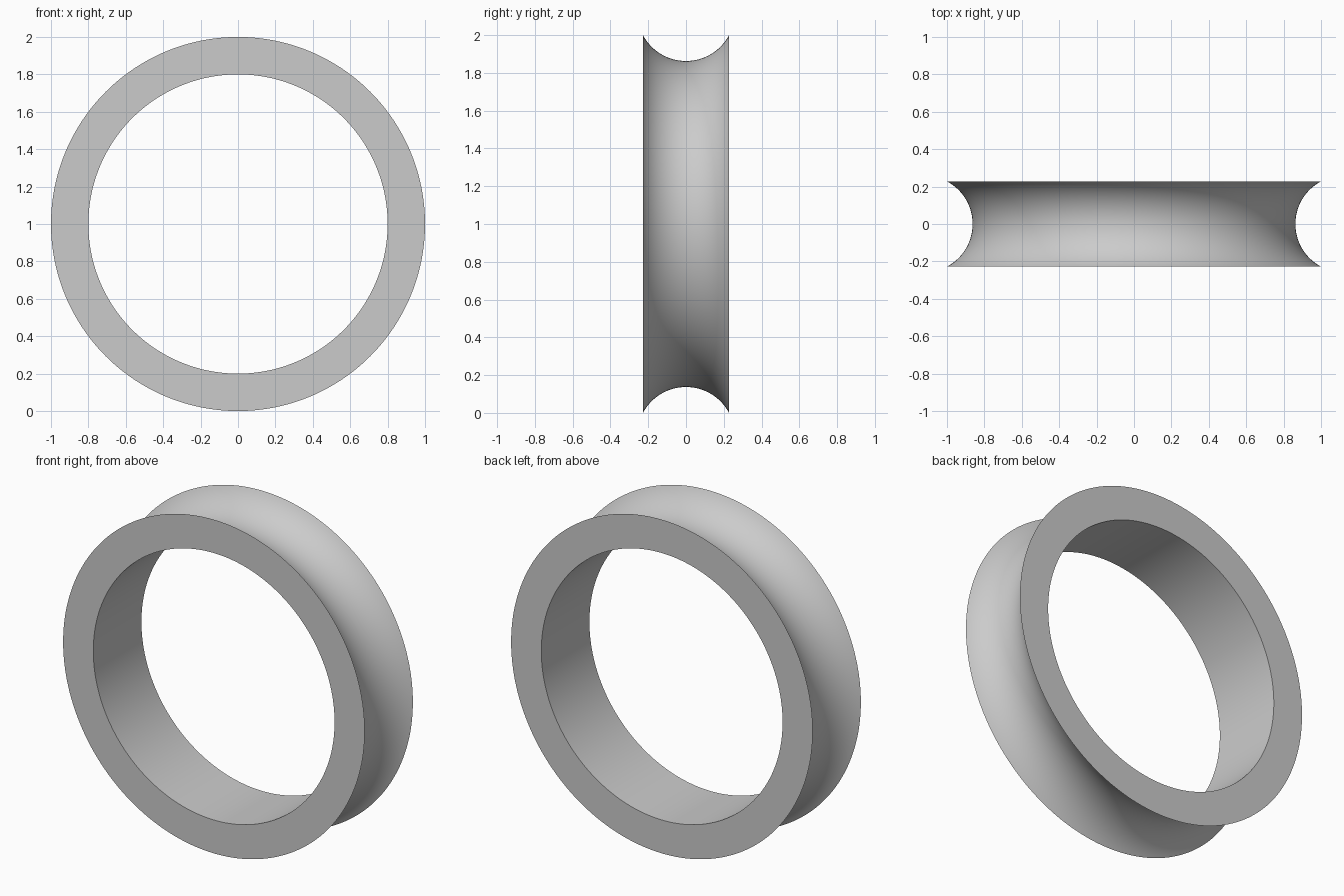
import bpy, bmesh, math
from mathutils import Vector

cube = bpy.data.objects.get("Cube")
if cube:
    bpy.data.objects.remove(cube, do_unlink=True)

OUTER, INNER, HALF_WIDTH, DEPTH = 1.0, 0.8, 0.228, 0.137
SEGMENTS, ARC_STEPS = 192, 32

# Plain grey material
grey = bpy.data.materials.new("light grey")
grey.use_nodes = True
colour = (0.6, 0.6, 0.6, 1)
grey.diffuse_color = colour
grey.node_tree.nodes["Principled BSDF"].inputs["Base Color"].default_value = colour

# Cross-section: flat bore and sides, with a circular groove around the rim
groove_radius = (HALF_WIDTH**2 + DEPTH**2) / (2 * DEPTH)
groove_centre = OUTER - DEPTH + groove_radius
half_angle = math.asin(HALF_WIDTH / groove_radius)
profile = [(INNER, HALF_WIDTH), (INNER, -HALF_WIDTH)]
for i in range(ARC_STEPS + 1):
    a = half_angle * (2 * i / ARC_STEPS - 1)
    profile.append((groove_centre - groove_radius * math.cos(a),
                    groove_radius * math.sin(a)))

# Revolve the section about the y axis
bm = bmesh.new()
verts = [bm.verts.new((r, y, 1)) for r, y in profile]
edges = [bm.edges.new((v, verts[(i + 1) % len(verts)])) for i, v in enumerate(verts)]
bmesh.ops.spin(bm, geom=verts + edges, cent=Vector((0, 0, 1)), axis=Vector((0, 1, 0)),
               angle=math.tau, steps=SEGMENTS, use_merge=True)
bmesh.ops.remove_doubles(bm, verts=bm.verts[:], dist=0.0001)
bmesh.ops.recalc_face_normals(bm, faces=bm.faces[:])
mesh = bpy.data.meshes.new("grooved_ring")
bm.to_mesh(mesh)
bm.free()
mesh.materials.append(grey)

ring = bpy.data.objects.new("grooved_ring", mesh)
bpy.context.collection.objects.link(ring)

# Smooth curved surfaces, crisp rim edges
bpy.ops.object.select_all(action="DESELECT")
ring.select_set(True)
bpy.context.view_layer.objects.active = ring
bpy.ops.object.shade_smooth_by_angle(angle=math.radians(30))
